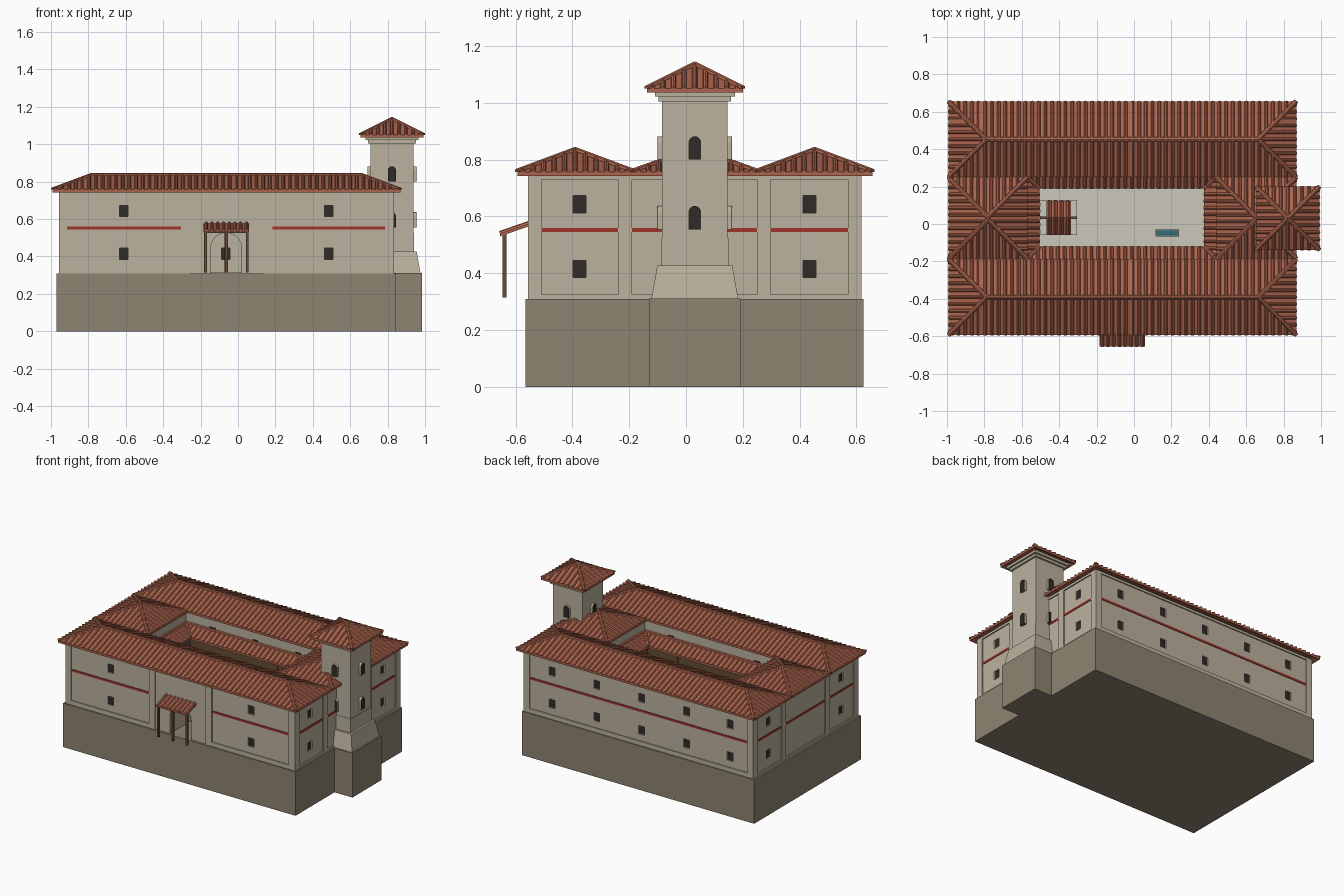
import bpy, bmesh, math
from mathutils import Vector as V

if "Cube" in bpy.data.objects:
    bpy.data.objects.remove(bpy.data.objects["Cube"])


def mat(name, r, g, b):
    m = bpy.data.materials.new(name)
    m.diffuse_color = (r, g, b, 1)
    m.use_nodes = True
    m.node_tree.nodes["Principled BSDF"].inputs["Base Color"].default_value = m.diffuse_color
    return m


WALL = mat("plaster", .50, .44, .34)
BASE = mat("plinth_stone", .27, .23, .165)
TILE = mat("roof_tile", .42, .13, .075)
WOOD = mat("wood", .13, .07, .035)
DARK = mat("dark_opening", .03, .024, .02)
RED = mat("red_paint", .35, .035, .025)
PALE = mat("pale_stone", .6, .58, .5)
WATER = mat("water", .03, .15, .2)


def finish(name, bm, m=None, cutter=False):
    bmesh.ops.recalc_face_normals(bm, faces=bm.faces)
    me = bpy.data.meshes.new(name)
    bm.to_mesh(me)
    bm.free()
    ob = bpy.data.objects.new(name, me)
    bpy.context.collection.objects.link(ob)
    if m:
        me.materials.append(m)
    ob.hide_render = cutter
    if cutter:
        ob.display_type = 'WIRE'
    return ob


def prism(bm, lower, upper):
    """Closed solid between two matching outlines."""
    lo = [bm.verts.new(p) for p in lower]
    hi = [bm.verts.new(p) for p in upper]
    n = len(lo)
    bm.faces.new(lo[::-1])
    bm.faces.new(hi)
    for i in range(n):
        bm.faces.new((lo[i], lo[(i + 1) % n], hi[(i + 1) % n], hi[i]))


def rect(x0, x1, y0, y1, z):
    return [V((x0, y0, z)), V((x1, y0, z)), V((x1, y1, z)), V((x0, y1, z))]


def boxes(name, items, m=None, cutter=False):
    bm = bmesh.new()
    for x0, x1, y0, y1, z0, z1 in items:
        prism(bm, rect(x0, x1, y0, y1, z0), rect(x0, x1, y0, y1, z1))
    return finish(name, bm, m, cutter)


def arch(bm, x, y, axis, w, z0, z1, d):
    """Round-topped block, d long along the axis, centred on x, y."""
    r = w / 2
    prof = [(-r, z0), (r, z0)] + [(r * math.cos(math.pi * i / 10), z1 - r + r * math.sin(math.pi * i / 10))
                                  for i in range(11)]
    side = lambda s: [V((x + u, y + s, z)) if axis == 'y' else V((x + s, y + u, z)) for u, z in prof]
    prism(bm, side(-d / 2), side(d / 2))


def rib(bm, p, q, w=.018, h=.009):
    """Half-round cover tile running from p to q."""
    d = (q - p).normalized()
    s = d.cross(V((0, 0, 1))).normalized()
    up = s.cross(d)
    prof = [s * (w / 2 * math.cos(math.pi * i / 4)) + up * (h * math.sin(math.pi * i / 4)) for i in range(5)]
    prism(bm, [p + o for o in prof], [q + o for o in prof])


def slope(bm, a, b, c, d, caps=True, t=.014, step=.036):
    """Tiled roof plane: eave a-b, top d-c."""
    top = [a, b, c, d] if (c - d).length > 1e-4 else [a, b, c]
    prism(bm, [p - V((0, 0, t)) for p in top], top)
    e = (b - a).normalized()
    W, li, ri = (b - a).length, (d - a).dot(e), (b - c).dot(e)
    run = d - a - e * li
    lo, hi = min(0, li), W - min(0, ri)
    n = max(2, round((hi - lo) / step))
    for i in range(n):
        s = lo + (i + .5) * (hi - lo) / n
        v0, v1 = 0, 1
        for k, inset in ((s, li), (W - s, ri)):
            if inset > 1e-4:
                v1 = min(v1, k / inset)
            elif inset < -1e-4:
                v0 = max(v0, k / inset)
        if v1 - v0 > .03:
            rib(bm, a + e * s + run * v0, a + e * s + run * v1)
    if caps:
        rib(bm, a, d, .024, .012)
        if len(top) == 4:
            rib(bm, d, c, .024, .012)


def roof(name, eave, top):
    bm = bmesh.new()
    for i in range(4):
        j = (i + 1) % 4
        slope(bm, eave[i], eave[j], top[j], top[i])
    return finish(name, bm, TILE)


def hip(name, x0, x1, y0, y1, ze, zr):
    r = min(x1 - x0, y1 - y0) / 2
    roof(name, rect(x0, x1, y0, y1, ze), rect(x0 + r, x1 - r, y0 + r, y1 - r, zr))


# Plinth, tower plinth and courtyard floor
boxes("plinth", [(-.97, .845, -.565, .625, 0, .31)], BASE)
boxes("tower_plinth", [(.70, .985, -.13, .193, 0, .312)], BASE)
boxes("courtyard_floor", [(-.61, .48, -.225, .29, .305, .314)], PALE)

# Walls: a ring cut by the courtyard, windows and entrance arch
X0, X1, Y0, Y1 = -.949, .827, -.549, .610
walls = boxes("walls", [(X0, X1, Y0, Y1, .31, .75)], WALL)
wins = []
for z in (.415, .643):
    wins += [(x, Y0, z, 'y', -1) for x in (-.61, .485)]
    wins += [(x, Y1, z, 'y', 1) for x in (-.77, -.43, -.08, .27, .62)]
    wins += [(X0, y, z, 'x', -1) for y in (-.375, .435)] + [(X1, y, z, 'x', 1) for y in (-.375, .435)]
    wins += [(x, .285, z, 'y', -1) for x in (-.4, -.065, .27)] + [(x, -.22, z, 'y', 1) for x in (-.4, .27)]


def win_box(x, y, z, axis, s, off, d):
    w, h = .023, .03
    if axis == 'y':
        return (x - w, x + w, y + s * off - d, y + s * off + d, z - h, z + h)
    return (x + s * off - d, x + s * off + d, y - w, y + w, z - h, z + h)


yard = boxes("courtyard_cutter", [(-.605, .475, -.22, .285, .2, .9)], None, True)
holes = boxes("window_cutter", [win_box(*w, 0, .015) for w in wins], None, True)
bm = bmesh.new()
arch(bm, -.063, -.4, 'y', .166, .29, .527, .4)
gate = finish("entrance_cutter", bm, None, True)
for c in (yard, holes, gate):
    mod = walls.modifiers.new(c.name, 'BOOLEAN')
    mod.operation, mod.solver, mod.object = 'DIFFERENCE', 'EXACT', c
boxes("window_panes", [win_box(*w, -.013, .003) for w in wins], DARK)

# Raised pilasters and borders around the wall panels
P = .008
trim = []
for a, b in ((-.957, -.915), (-.305, -.26), (.137, .184), (.785, .835)):
    trim.append((a, b, Y0 - P, Y0 + .004, .31, .745))
for a, b in ((-.957, -.26), (.137, .835)):
    trim.append((a, b, Y0 - P, Y0 + .004, .31, .34))
trim.append((-.957, .835, Y0 - P, Y0 + .004, .73, .747))
for a, b in ((-.957, -.915), (.79, .835)):
    trim.append((a, b, Y1 - .004, Y1 + P, .31, .745))
for z0, z1 in ((.31, .34), (.73, .747)):
    trim.append((-.957, .835, Y1 - .004, Y1 + P, z0, z1))
for xa, xb in ((X0 - P, X0 + .004), (X1 - .004, X1 + P)):
    for a, b in ((-.557, -.508), (-.24, -.19), (.25, .297), (.57, .618)):
        trim.append((xa, xb, a, b, .31, .745))
    for z0, z1 in ((.31, .325), (.73, .747)):
        trim.append((xa, xb, -.557, .618, z0, z1))
boxes("wall_trim", trim, WALL)

# Painted red bands
bands = [(a, b, Y0 - .004, Y0 + .002, .545, .56) for a, b in ((-.915, -.305), (.184, .785))]
bands.append((-.915, .79, Y1 - .002, Y1 + .004, .545, .56))
for xa, xb in ((X0 - .004, X0 + .002), (X1 - .002, X1 + .004)):
    bands += [(xa, xb, a, b, .545, .56) for a, b in ((-.508, -.24), (-.19, .25), (.297, .57))]
boxes("red_bands", bands, RED)

# Wing roofs
hip("front_wing_roof", -.992, .868, -.594, -.187, .757, .833)
hip("back_wing_roof", -.992, .868, .25, .656, .757, .833)
hip("left_wing_roof", -.992, -.57, -.187, .25, .757, .833)
hip("right_wing_roof", .44, .868, -.187, .25, .757, .833)

# Courtyard portico: sloping roof, beams and posts
roof("portico_roof", rect(-.505, .375, -.12, .19, .608), rect(-.605, .475, -.22, .285, .652))
boxes("portico_beams", [(-.525, .395, -.142, -.130, .535, .60), (-.525, .395, .20, .212, .535, .60),
                        (-.527, -.515, -.142, .212, .535, .60), (.385, .397, -.142, .212, .535, .60)], WOOD)
px = [-.521 + i * .228 for i in range(5)]
posts = [(x, y) for x in px for y in (-.136, .206)] + [(x, .035) for x in (px[0], px[-1])]
boxes("portico_posts", [(x - .008, x + .008, y - .008, y + .008, .31, .6) for x, y in posts], WOOD)

# Entrance canopy
bm = bmesh.new()
slope(bm, V((-.185, -.655, .54)), V((.06, -.655, .54)), V((.06, -.545, .578)), V((-.185, -.545, .578)),
      caps=False, t=.01, step=.03)
finish("canopy_roof", bm, TILE)
boxes("canopy_posts", [(x - .007, x + .007, -.646, -.632, .314, .54) for x in (-.174, -.061, .05)]
      + [(-.181, .057, -.644, -.634, .525, .535)], WOOD)

# Tower: battered foot, shaft, stepped cornice and roof
TX, TY = .823, .031


def sq(h, z):
    return rect(TX - h, TX + h, TY - h, TY + h, z)


bm = bmesh.new()
prism(bm, sq(.153, .31), sq(.132, .427))
finish("tower_foot", bm, WALL)
bm = bmesh.new()
for h, z0, z1 in ((.118, .42, .525), (.115, .5, 1.025), (.128, 1.005, 1.022), (.141, 1.022, 1.04)):
    prism(bm, sq(h, z0), sq(h, z1))
finish("tower_shaft", bm, WALL)
hip("tower_roof", TX - .169, TX + .169, TY - .169, TY + .169, 1.05, 1.134)

# Tower windows: projecting arched surrounds with dark openings
for name, w, d, m in (("tower_window_frames", .044, .03, WALL), ("tower_windows", .041, .033, DARK)):
    bm = bmesh.new()
    for z in (.555, .80):
        for dx, dy in ((0, -1), (0, 1), (1, 0), (-1, 0)):
            arch(bm, TX + dx * .115, TY + dy * .115, 'x' if dx else 'y', w, z, z + .082, d)
    finish(name, bm, m)

# Covered well in the courtyard
boxes("well_curb", [(-.503, -.462, -.06, .128, .31, .37), (-.345, -.304, -.06, .128, .31, .37),
                    (-.465, -.34, -.06, -.02, .31, .37), (-.465, -.34, .088, .128, .31, .37)], PALE)
boxes("well_frame", [(-.49, -.476, .027, .041, .31, .50), (-.331, -.317, .027, .041, .31, .50),
                     (-.503, -.304, .028, .040, .485, .50)], WOOD)
bm = bmesh.new()
for y, xa, xb in ((-.055, -.467, -.338), (.123, -.338, -.467)):
    slope(bm, V((xa, y, .46)), V((xb, y, .46)), V((xb, .034, .51)), V((xa, .034, .51)), caps=False, t=.01, step=.03)
finish("well_roof", bm, TILE)

# Water trough
boxes("trough", [(.115, .24, -.067, -.03, .31, .34)], BASE)
boxes("trough_water", [(.121, .234, -.062, -.035, .33, .342)], WATER)
